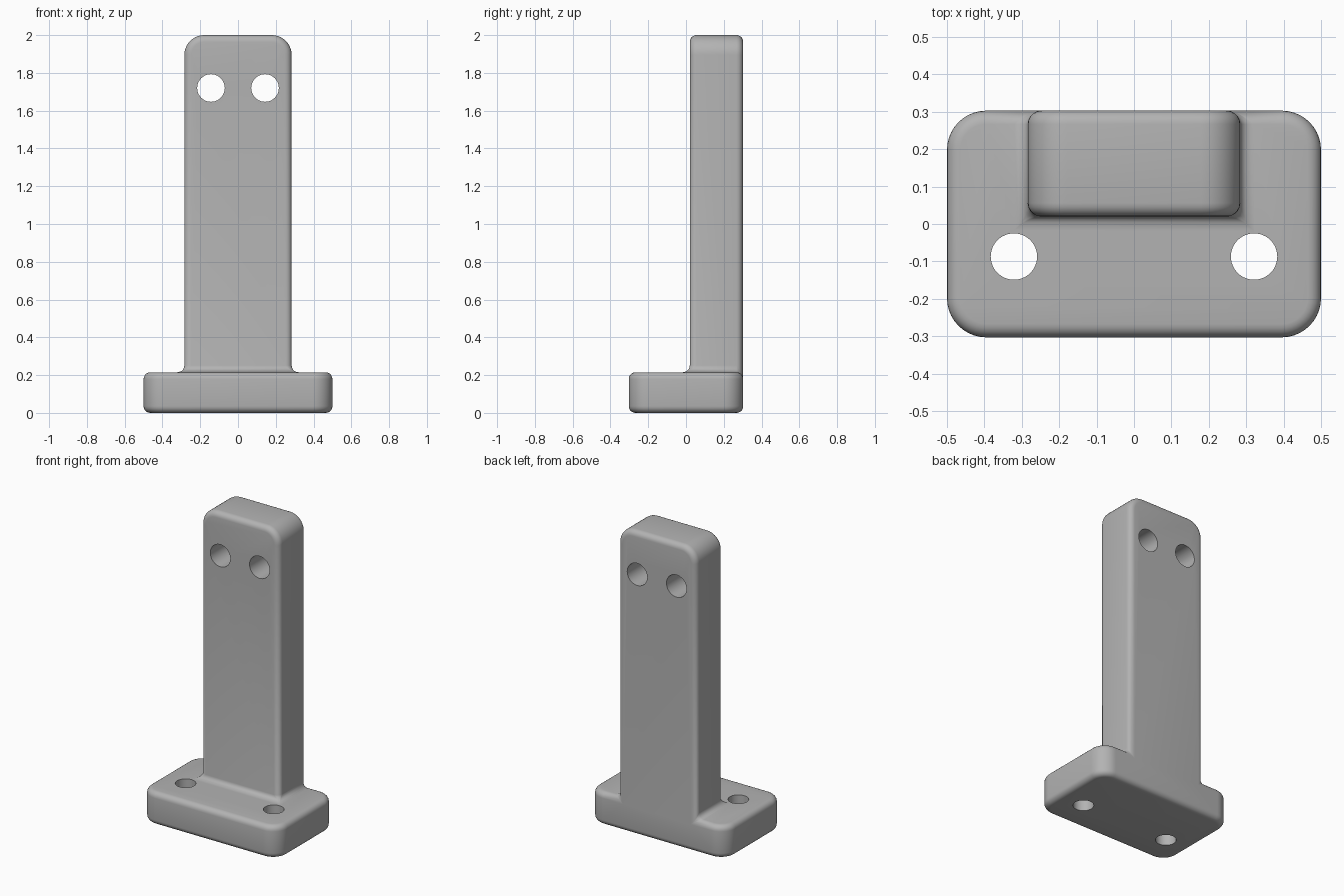
import bpy, bmesh, math
from mathutils import Matrix, Vector

cube = bpy.data.objects.get("Cube")
if cube:
    bpy.data.objects.remove(cube, do_unlink=True)

grey = bpy.data.materials.new("plain grey")
grey.use_nodes = True
grey.diffuse_color = (0.45, 0.45, 0.45, 1)
grey.node_tree.nodes["Principled BSDF"].inputs["Base Color"].default_value = (0.45, 0.45, 0.45, 1)

HALF_DEPTH = 0.303
FRONT = 0.02      # front face of the upright
BASE_TOP = 0.215
EDGE = 0.036      # edge rounding and fillet radius


def add_object(name, bm):
    bmesh.ops.recalc_face_normals(bm, faces=bm.faces)
    mesh = bpy.data.meshes.new(name)
    bm.to_mesh(mesh)
    bm.free()
    mesh.materials.append(grey)
    obj = bpy.data.objects.new(name, mesh)
    bpy.context.collection.objects.link(obj)
    return obj


def block(name, low, high, is_corner, radius):
    """Box with the edges chosen by is_corner(middle, direction) rounded."""
    low, high = Vector(low), Vector(high)
    bm = bmesh.new()
    bmesh.ops.create_cube(bm, size=1)
    for v in bm.verts:
        v.co = (low + high) / 2 + v.co * (high - low)
    edges = []
    for e in bm.edges:
        a, b = (v.co for v in e.verts)
        if is_corner((a + b) / 2, (a - b).normalized()):
            edges.append(e)
    bmesh.ops.bevel(bm, geom=edges, offset=radius, offset_type='OFFSET',
                    segments=10, profile=0.5, affect='EDGES')
    return add_object(name, bm)


def hole_cutter(name, location, radius, along_y):
    bm = bmesh.new()
    turn = Matrix.Rotation(math.pi / 2 if along_y else 0, 4, 'X')
    bmesh.ops.create_cone(bm, cap_ends=True, segments=48, radius1=radius,
                          radius2=radius, depth=0.8,
                          matrix=Matrix.Translation(location) @ turn)
    obj = add_object(name, bm)
    obj.hide_render = True
    return obj


def apply_modifiers(obj):
    graph = bpy.context.evaluated_depsgraph_get()
    obj.data = bpy.data.meshes.new_from_object(obj.evaluated_get(graph))
    obj.modifiers.clear()


def boolean(obj, other, operation):
    mod = obj.modifiers.new("boolean", 'BOOLEAN')
    mod.operation = operation
    mod.solver = 'EXACT'
    mod.object = other
    apply_modifiers(obj)
    bpy.data.objects.remove(other, do_unlink=True)


# Foot with rounded vertical corners, upright with rounded top corners
bracket = block("mounting_bracket", (-0.5, -HALF_DEPTH, 0), (0.5, HALF_DEPTH, BASE_TOP),
                lambda mid, d: abs(d.z) > 0.9, 0.105)
upright = block("upright", (-0.284, FRONT, 0.1), (0.284, HALF_DEPTH, 2),
                lambda mid, d: abs(d.y) > 0.9 and mid.z > 1, 0.105)
boolean(bracket, upright, 'UNION')

# Merge the flush back faces into one
bm = bmesh.new()
bm.from_mesh(bracket.data)
bmesh.ops.remove_doubles(bm, verts=bm.verts, dist=0.0001)
bmesh.ops.dissolve_limit(bm, angle_limit=math.radians(1), verts=bm.verts, edges=bm.edges)
bm.to_mesh(bracket.data)
bm.free()

# Round outer edges and fillet the joint
bevel = bracket.modifiers.new("rounding", 'BEVEL')
bevel.width = EDGE
bevel.segments = 5
bevel.limit_method = 'ANGLE'
bevel.angle_limit = math.radians(40)
apply_modifiers(bracket)

# Bolt holes through the upright and the foot
for x in (-1, 1):
    boolean(bracket, hole_cutter("upright_hole", (x * 0.143, 0.16, 1.72), 0.073, True), 'DIFFERENCE')
    boolean(bracket, hole_cutter("foot_hole", (x * 0.321, -0.087, 0.1), 0.062, False), 'DIFFERENCE')

bpy.ops.object.select_all(action='DESELECT')
bracket.select_set(True)
bpy.context.view_layer.objects.active = bracket
bpy.ops.object.shade_smooth_by_angle(angle=math.radians(35))
